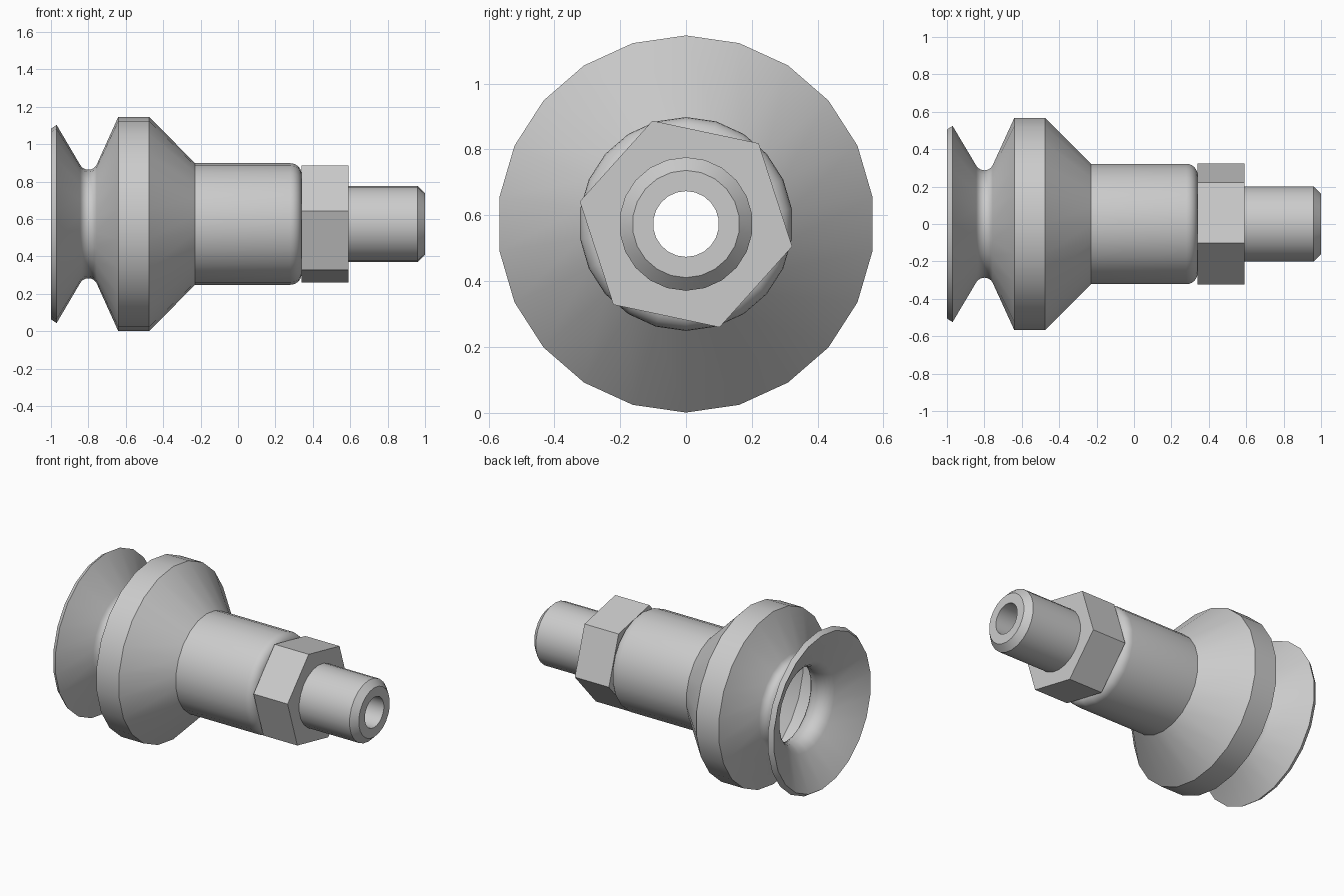
import bpy
import bmesh
from math import radians, cos, sin, pi

cube = bpy.data.objects.get("Cube")
if cube:
    bpy.data.objects.remove(cube, do_unlink=True)

AXIS_Z = 0.573   # height of the long axis
SIDES = 22

grey = bpy.data.materials.new("light_grey")
grey.use_nodes = True
colour = (0.6, 0.6, 0.6, 1.0)
grey.diffuse_color = colour
grey.node_tree.nodes["Principled BSDF"].inputs["Base Color"].default_value = colour


def arc(cx, cr, radius, start, end, steps):
    """Points (x, r) on a circular fillet of a profile."""
    angles = [radians(start + (end - start) * i / steps) for i in range(steps + 1)]
    return [(cx + radius * cos(a), cr + radius * sin(a)) for a in angles]


def lathe(name, profile, sides=SIDES, phase=90, smooth=True):
    """Revolve a closed (x, r) profile about the long axis."""
    bm = bmesh.new()
    rings = []
    for k in range(sides):
        a = radians(phase) + 2 * pi * k / sides
        rings.append([bm.verts.new((x, r * cos(a), AXIS_Z + r * sin(a))) for x, r in profile])
    count = len(profile)
    for k in range(sides):
        here, there = rings[k], rings[(k + 1) % sides]
        for i in range(count):
            j = (i + 1) % count
            bm.faces.new((here[i], here[j], there[j], there[i]))
    bmesh.ops.recalc_face_normals(bm, faces=bm.faces)
    mesh = bpy.data.meshes.new(name)
    bm.to_mesh(mesh)
    bm.free()
    mesh.materials.append(grey)
    if smooth:
        mesh.shade_smooth()
        mesh.set_sharp_from_angle(angle=radians(30))
    obj = bpy.data.objects.new(name, mesh)
    bpy.context.scene.collection.objects.link(obj)
    return obj


# Hollow bellows: outer wall to the lip, then back along the inner wall
outer_wall = [(-0.23, 0.325), (-0.475, 0.573), (-0.64, 0.573)]
outer_wall += arc(-0.8, 0.34, 0.05, -30, -150, 8)
lip = [(-0.97, 0.53), (-1.0, 0.51)]
inner_wall = arc(-0.8, 0.34, 0.1, -150, -30, 8)
inner_wall += [(-0.61, 0.523), (-0.495, 0.523), (-0.27, 0.295), (-0.27, 0.15), (-0.23, 0.15)]
lathe("bellows_cup", outer_wall + lip + inner_wall)

# Cylindrical sleeve with a rounded end
sleeve = [(-0.23, 0.15), (-0.23, 0.325)]
sleeve += arc(0.28, 0.265, 0.06, 90, 0, 6) + [(0.34, 0.15)]
lathe("sleeve", sleeve)

# Hexagonal nut
lathe("hex_nut", [(0.34, 0.15), (0.34, 0.33), (0.59, 0.33), (0.59, 0.15)],
      sides=6, phase=48, smooth=False)

# Chamfered stud with a bore through the whole fitting
lathe("hollow_stud", [(-0.28, 0.1), (-0.28, 0.203), (0.96, 0.203), (1.0, 0.163), (1.0, 0.1)])
